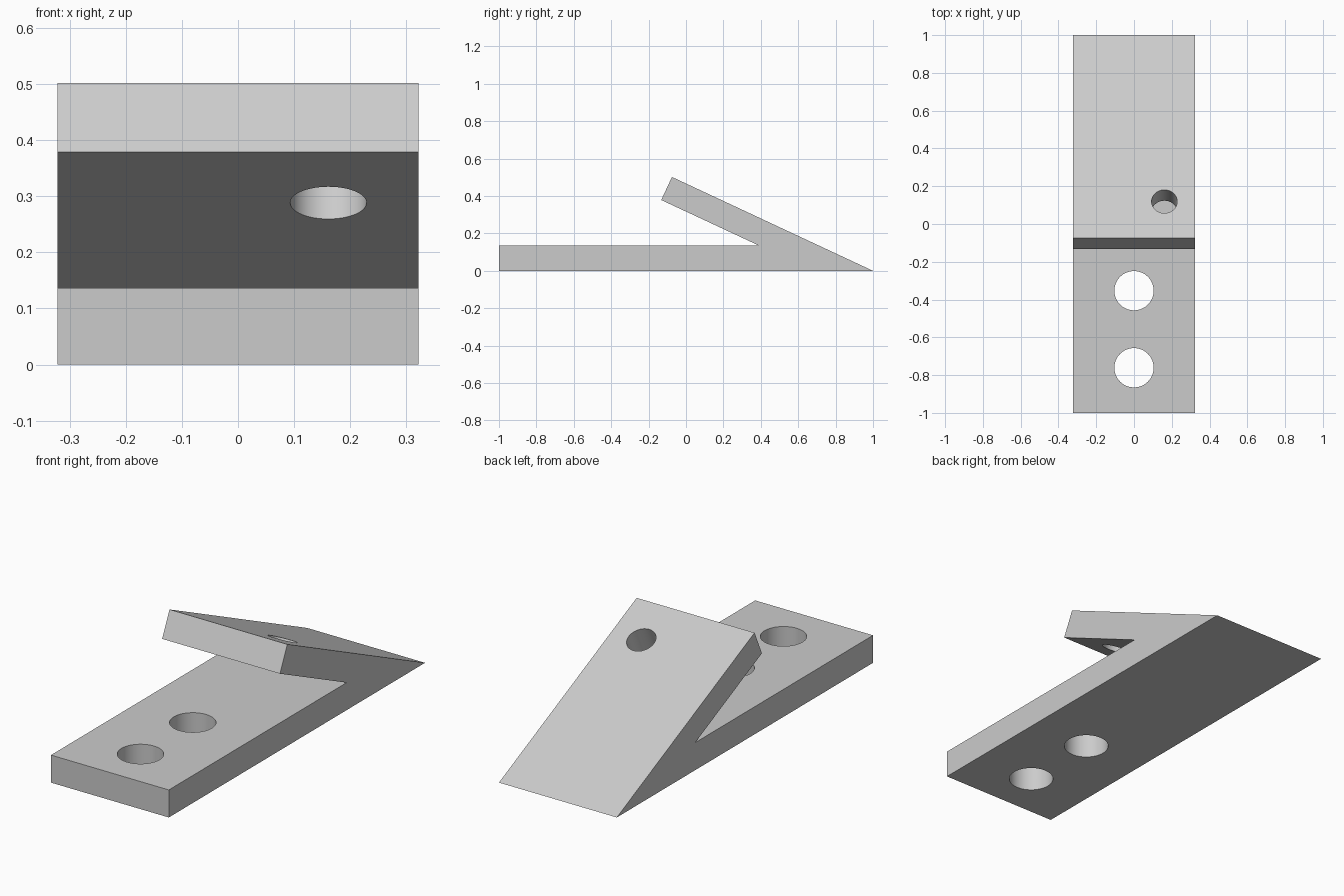
import bpy, bmesh, math
from mathutils import Vector

cube = bpy.data.objects.get("Cube")
if cube:
    bpy.data.objects.remove(cube, do_unlink=True)

WIDTH = 0.644
THICK = 0.136
TILT = math.radians(25)

# Single plain grey
grey = bpy.data.materials.new("light_grey")
grey.use_nodes = True
grey.diffuse_color = (0.6, 0.6, 0.6, 1)
grey.node_tree.nodes["Principled BSDF"].inputs["Base Color"].default_value = (0.6, 0.6, 0.6, 1)

# Bracket body: flat base plate with an arm folded back over it
normal = Vector((0, math.sin(TILT), math.cos(TILT)))
arm_tip = Vector((0, -0.075, 0.502))
arm_under = arm_tip - normal * THICK
notch_y = arm_under.y + (arm_under.z - THICK) / math.tan(TILT)
profile = [(-1, 0), (1, 0), arm_tip.yz, arm_under.yz, (notch_y, THICK), (-1, THICK)]

bm = bmesh.new()
side = bm.faces.new([bm.verts.new((-WIDTH / 2, y, z)) for y, z in profile])
extruded = bmesh.ops.extrude_face_region(bm, geom=[side])["geom"]
bmesh.ops.translate(bm, vec=(WIDTH, 0, 0),
                    verts=[v for v in extruded if isinstance(v, bmesh.types.BMVert)])
bmesh.ops.recalc_face_normals(bm, faces=bm.faces)
mesh = bpy.data.meshes.new("angled_bracket")
bm.to_mesh(mesh)
bm.free()
mesh.materials.append(grey)
bracket = bpy.data.objects.new("angled_bracket", mesh)
bpy.context.collection.objects.link(bracket)


def drill(name, centre, radius, tilt=0):
    """Cut a round hole through the bracket."""
    bpy.ops.mesh.primitive_cylinder_add(vertices=64, radius=radius, depth=THICK * 1.5,
                                        location=centre, rotation=(-tilt, 0, 0))
    cutter = bpy.context.object
    cutter.name = name
    cutter.data.materials.append(grey)
    cut = bracket.modifiers.new(name, 'BOOLEAN')
    cut.operation = 'DIFFERENCE'
    cut.solver = 'EXACT'
    cut.object = cutter
    bpy.ops.object.select_all(action='DESELECT')
    bracket.select_set(True)
    bpy.context.view_layer.objects.active = bracket
    bpy.ops.object.modifier_apply(modifier=cut.name)
    bpy.data.objects.remove(cutter, do_unlink=True)


# Two base holes and one off-centre hole square to the arm
for y in (-0.761, -0.353):
    drill("base_hole", (0, y, THICK / 2), 0.104)
drill("arm_hole", (0.161, 0.091, 0.351), 0.068, TILT)

bpy.ops.object.shade_smooth_by_angle(angle=math.radians(20))
